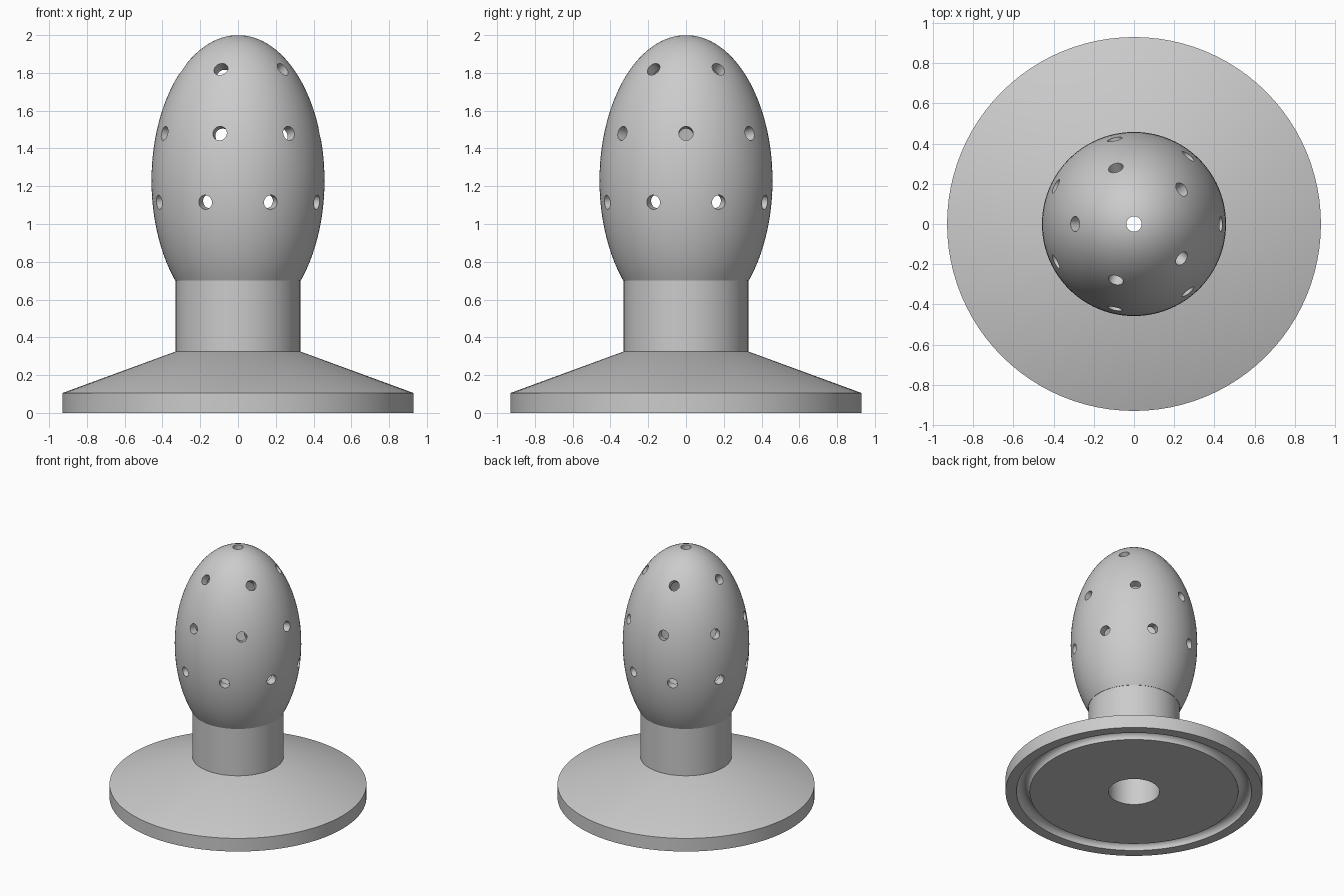
import bpy
import bmesh
from math import sin, cos, pi, tau, sqrt, acos
from mathutils import Vector

if "Cube" in bpy.data.objects:
    bpy.data.objects.remove(bpy.data.objects["Cube"], do_unlink=True)

CENTRE, RX, RZ = 1.23, 0.458, 0.77      # egg-shaped head
WALL, HOLE, BORE = 0.06, 0.038, 0.185

grey = bpy.data.materials.new("light grey")
grey.use_nodes = True
grey.diffuse_color = (0.6, 0.6, 0.6, 1)
grey.node_tree.nodes["Principled BSDF"].inputs["Base Color"].default_value = (0.6, 0.6, 0.6, 1)


def make_object(name, bm):
    bmesh.ops.recalc_face_normals(bm, faces=bm.faces)
    mesh = bpy.data.meshes.new(name)
    bm.to_mesh(mesh)
    bm.free()
    mesh.materials.append(grey)
    obj = bpy.data.objects.new(name, mesh)
    bpy.context.collection.objects.link(obj)
    return obj


def lathe(name, profile, steps=96):
    """Spin a closed (radius, height) outline around the z axis."""
    bm = bmesh.new()
    verts = [bm.verts.new((r, 0, z)) for r, z in profile]
    edges = [bm.edges.new((a, b)) for a, b in zip(verts, verts[1:] + verts[:1])]
    bmesh.ops.spin(bm, geom=verts + edges, axis=(0, 0, 1), cent=(0, 0, 0),
                   angle=tau, steps=steps, use_merge=True)
    bmesh.ops.remove_doubles(bm, verts=bm.verts, dist=1e-5)
    return make_object(name, bm)


def smooth(obj):
    bpy.ops.object.select_all(action='DESELECT')
    obj.select_set(True)
    bpy.context.view_layer.objects.active = obj
    bpy.ops.object.shade_smooth_by_angle(angle=0.5)


def egg_arc(rx, rz, bottom, n=40):
    """Half outline of the egg, from its tip down to the given height."""
    end = acos((bottom - CENTRE) / rz)
    return [(rx * sin(end * i / n), CENTRE + rz * cos(end * i / n)) for i in range(n + 1)]


# Hollow head
head = lathe("perforated_head", egg_arc(RX, RZ, 0.7)
             + egg_arc(RX - WALL, RZ - WALL, 0.7)[::-1])

# Rows of holes drilled square to the surface: height, count, first angle
bm = bmesh.new()
for z, count, start in ((1.115, 8, pi / 8), (1.48, 7, 0), (1.82, 5, pi / 5), (2.0, 1, 0)):
    r = RX * sqrt(1 - ((z - CENTRE) / RZ) ** 2)
    for k in range(count):
        a = start + tau * k / count
        normal = Vector((cos(a) * r / RX ** 2, sin(a) * r / RX ** 2, (z - CENTRE) / RZ ** 2))
        drill = normal.to_track_quat('Z', 'Y').to_matrix().to_4x4()
        drill.translation = (cos(a) * r, sin(a) * r, z)
        bmesh.ops.create_cone(bm, cap_ends=True, segments=24, radius1=HOLE,
                              radius2=HOLE, depth=0.22, matrix=drill)
drills = make_object("hole_cutter", bm)
cut = head.modifiers.new("holes", 'BOOLEAN')
cut.operation, cut.solver, cut.object = 'DIFFERENCE', 'EXACT', drills
bpy.context.view_layer.objects.active = head
bpy.ops.object.modifier_apply(modifier=cut.name)
bpy.data.objects.remove(drills, do_unlink=True)

# Tubular stem
stem = lathe("stem", [(BORE, 0.325), (0.33, 0.325), (0.33, 0.7), (BORE, 0.7)])

# Sloping base with a round groove underneath
groove = [(0.803 + 0.048 * cos(pi - pi * i / 12), 0.048 * sin(pi * i / 12)) for i in range(13)]
base = lathe("flared_base", [(BORE, 0)] + groove
             + [(0.93, 0), (0.93, 0.105), (0.33, 0.325), (BORE, 0.325)])

for part in (head, stem, base):
    smooth(part)
